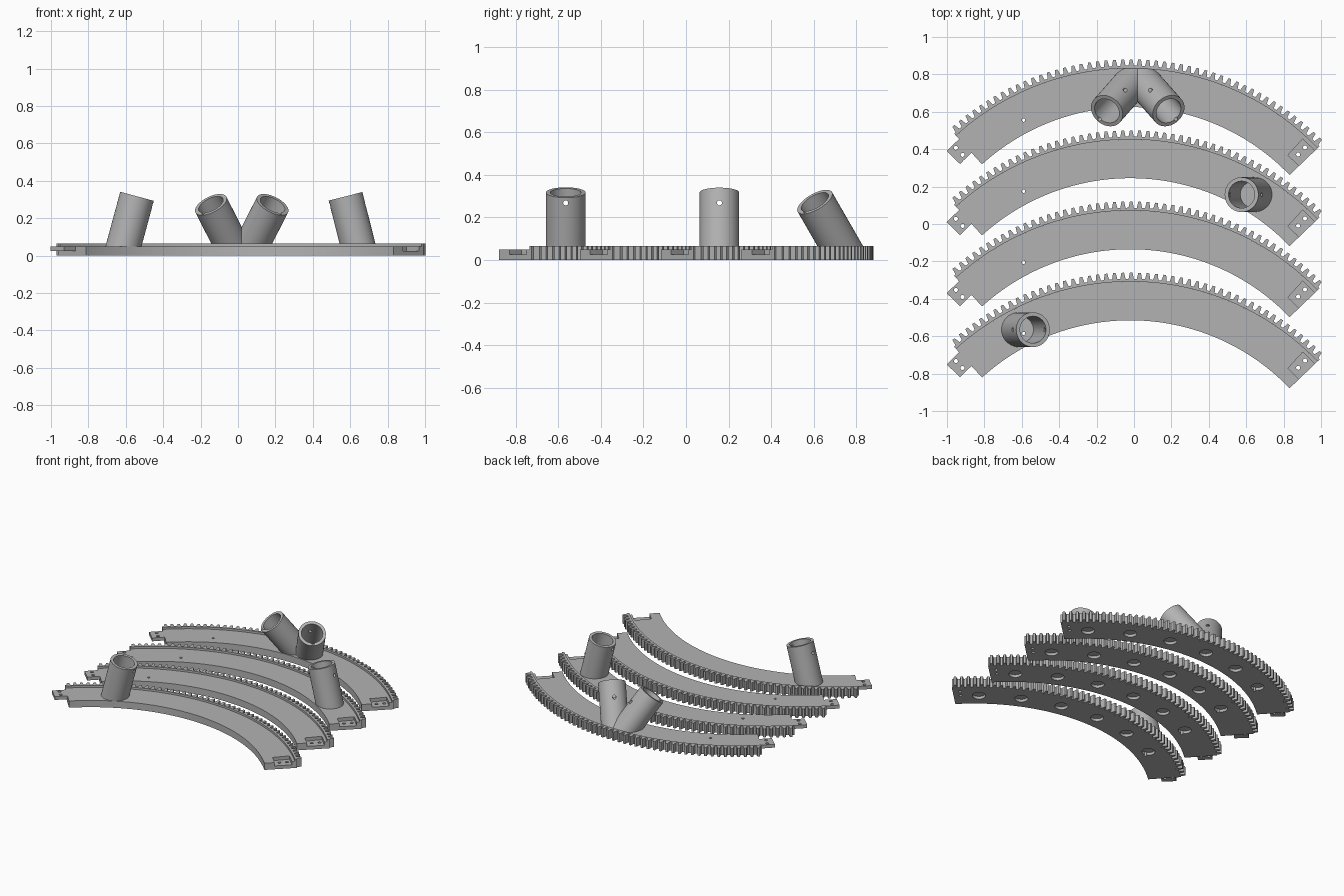
import bpy, bmesh, math
from mathutils import Vector

if "Cube" in bpy.data.objects:
    bpy.data.objects.remove(bpy.data.objects["Cube"])

CX, CY, SPACING = -0.02, -0.555, 0.38        # arc centre of the rear segment, gap between segments
R_IN, R_STEP, R_ROOT, R_TIP = 1.18, 1.387, 1.402, 1.435
A_LEFT, A_RIGHT = -42.2, 46.2                # degrees from the +y direction
H_BODY, H_RIM = 0.05, 0.065

grey = bpy.data.materials.new("grey plastic")
grey.diffuse_color = (0.45, 0.45, 0.45, 1)
grey.use_nodes = True
grey.node_tree.nodes["Principled BSDF"].inputs["Base Color"].default_value = grey.diffuse_color


def polar(r, a):
    a = math.radians(a)
    return CX + r * math.sin(a), CY + r * math.cos(a)


def make_object(name, bm):
    bmesh.ops.recalc_face_normals(bm, faces=bm.faces)
    me = bpy.data.meshes.new(name)
    bm.to_mesh(me)
    bm.free()
    me.materials.append(grey)
    ob = bpy.data.objects.new(name, me)
    bpy.context.collection.objects.link(ob)
    return ob


def strip(name, inner, outer, z0, z1):
    """Solid band between two equally long rows of plan points."""
    bm = bmesh.new()
    rings = [[bm.verts.new((p[0], p[1], z)) for p in row]
             for row, z in ((inner, z0), (outer, z0), (outer, z1), (inner, z1))]
    n = len(inner)
    for k in range(4):
        a, b = rings[k], rings[(k + 1) % 4]
        for i in range(n - 1):
            bm.faces.new((a[i], a[i + 1], b[i + 1], b[i]))
    for i in (0, n - 1):
        bm.faces.new([r[i] for r in rings])
    return make_object(name, bm)


def sector(name, a0, a1, r0, r1, z0, z1, steps):
    angles = [a0 + (a1 - a0) * i / steps for i in range(steps + 1)]
    return strip(name, [polar(r0, a) for a in angles], [polar(r1, a) for a in angles], z0, z1)


def rod(name, p, q, r, sides=20):
    """Solid cylinder from p to q."""
    p, q = Vector(p), Vector(q)
    rot = (q - p).to_track_quat('Z', 'Y').to_matrix().to_4x4()
    rot.translation = (p + q) / 2
    bm = bmesh.new()
    bmesh.ops.create_cone(bm, cap_ends=True, segments=sides, radius1=r, radius2=r,
                          depth=(q - p).length, matrix=rot)
    return make_object(name, bm)


def drill(ob, r, a, radius, z0=-0.1, z1=0.2, sides=16):
    x, y = polar(r, a)
    cut(ob, rod("drill", (x, y, z0), (x, y, z1), radius, sides))


def cut(ob, cutter):
    mod = ob.modifiers.new("cut", 'BOOLEAN')
    mod.operation, mod.solver, mod.object = 'DIFFERENCE', 'EXACT', cutter
    bpy.context.view_layer.objects.active = ob
    bpy.ops.object.modifier_apply(modifier=mod.name)
    bpy.data.objects.remove(cutter)


def smooth(ob):
    bpy.ops.object.select_all(action='DESELECT')
    ob.select_set(True)
    bpy.context.view_layer.objects.active = ob
    bpy.ops.object.shade_smooth_by_angle(angle=math.radians(25))


# Curved plate: joint pocket on the right end, screw holes, round sockets underneath
plate = sector("arc_plate", A_LEFT, A_RIGHT, R_IN, R_STEP, 0, H_BODY, 64)
cut(plate, sector("pocket", 42.4, 48, 1.25, 1.367, 0.025, 0.1, 4))
for r in (1.29, 1.343):
    drill(plate, r, 44.1, 0.011)
drill(plate, 1.248, -27.2, 0.009)
for i in range(6):
    drill(plate, 1.285, 38.6 - 12.86 * i, 0.044, -0.1, 0.02, 32)

# Joint tab on the left end
tab = sector("joint_tab", -46.1, A_LEFT, 1.263, 1.362, 0.025, H_BODY, 3)
for r in (1.288, 1.34):
    drill(tab, r, -44.1, 0.011)

# Toothed rim, slightly taller than the plate
PITCH = 1.8
teeth = int((A_RIGHT - A_LEFT) / PITCH)
margin = (A_RIGHT - A_LEFT - teeth * PITCH) / 2
profile = [(A_LEFT, R_ROOT)]
for i in range(teeth):
    a = A_LEFT + margin + i * PITCH
    profile += [(a + PITCH * f, r) for f, r in
                ((0.18, R_ROOT), (0.34, R_TIP), (0.66, R_TIP), (0.82, R_ROOT))]
profile.append((A_RIGHT, R_ROOT))
rim = strip("toothed_rim", [polar(R_STEP, a) for a, r in profile],
            [polar(r, a) for a, r in profile], 0, H_RIM)

# Four identical segments, one in front of the other
for ob in (plate, tab, rim):
    smooth(ob)
    for k in range(1, 4):
        copy = bpy.data.objects.new(ob.name + "_" + str(k + 1), ob.data)
        copy.location.y = -SPACING * k
        bpy.context.collection.objects.link(copy)


def tube(name, base, top, r_out=0.093, r_in=0.072, sides=40):
    """Leaning open tube, cut level at its foot, with a level cross hole near the top."""
    base, top = Vector(base), Vector(top)
    axis = (top - base).normalized()
    lean = Vector((axis.x, axis.y, 0)).normalized()
    side = lean.cross(Vector((0, 0, 1)))
    up = side.cross(axis)
    bm = bmesh.new()
    rings = []
    for r, at_top in ((r_out, False), (r_out, True), (r_in, True), (r_in, False)):
        ring = []
        for i in range(sides):
            t = 2 * math.pi * i / sides
            p = top + side * (r * math.cos(t)) + up * (r * math.sin(t))
            if not at_top:
                p = p - axis * ((p.z - base.z) / axis.z)
            ring.append(bm.verts.new(p))
        rings.append(ring)
    for k in range(4):
        a, b = rings[k], rings[(k + 1) % 4]
        for i in range(sides):
            j = (i + 1) % sides
            bm.faces.new((a[i], a[j], b[j], b[i]))
    ob = make_object(name, bm)
    mid = base.lerp(top, 0.82)
    cut(ob, rod("drill", mid - lean * 0.2, mid + lean * 0.2, 0.012, 16))
    smooth(ob)


# Leaning tubes
Z0 = 0.047
tube("front_left_tube", (-0.613, -0.565, Z0), (-0.54, -0.565, 0.317))
tube("right_tube", (0.643, 0.157, Z0), (0.575, 0.157, 0.317))
for s, name in ((-1, "rear_left_tube"), (1, "rear_right_tube")):
    tube(name, (0.02 + s * 0.05, 0.735, Z0), (0.02 + s * 0.165, 0.605, 0.273))
